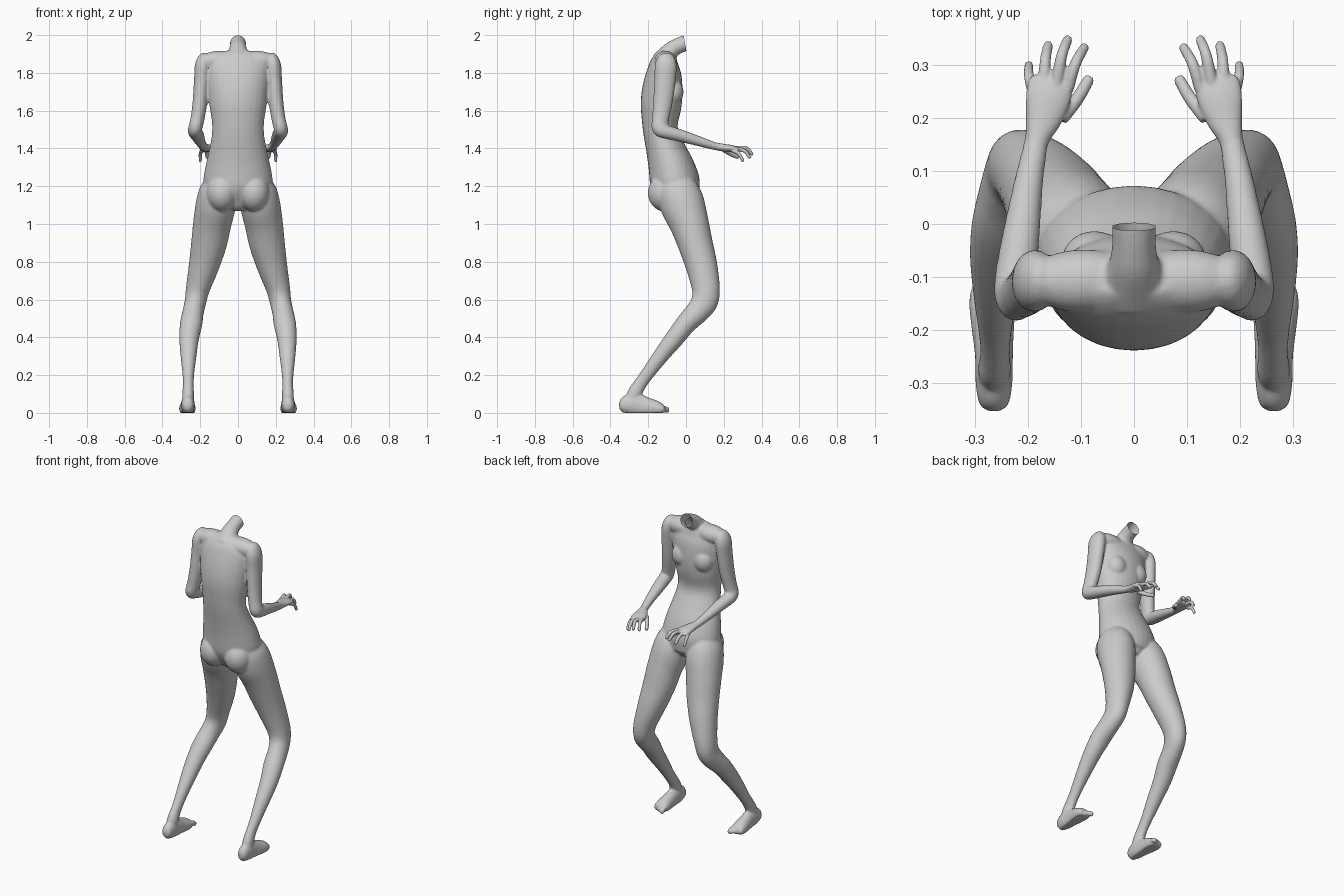
import bpy, bmesh, math
from mathutils import Vector, Matrix

SEG = 28
SIDES = (1, -1)


def spline(pts, n=5):
    """Catmull-Rom through (x, y, z, radius_x, radius_b) points."""
    out = []
    for i in range(len(pts) - 1):
        p0, p1, p2 = pts[max(i - 1, 0)], pts[i], pts[i + 1]
        p3 = pts[min(i + 2, len(pts) - 1)]
        for k in range(n):
            t = k / n
            out.append([0.5 * (2 * b + (c - a) * t + (2 * a - 5 * b + 4 * c - d) * t * t
                               + (3 * b - a - 3 * c + d) * t ** 3)
                        for a, b, c, d in zip(p0, p1, p2, p3)])
    out.append(list(pts[-1]))
    return out


def tube(bm, pts, s=1):
    """Closed elliptical loft along a path, s = -1 mirrors it."""
    rows = spline(pts)
    cen = [Vector(r[:3]) for r in rows]
    rings = []
    for i, r in enumerate(rows):
        t = (cen[min(i + 1, len(cen) - 1)] - cen[max(i - 1, 0)]).normalized()
        a = (Vector((1, 0, 0)) - t * t.x).normalized()
        b = t.cross(a)
        ring = []
        for k in range(SEG):
            w = math.tau * k / SEG
            v = cen[i] + a * max(r[3], .002) * math.cos(w) + b * max(r[4], .002) * math.sin(w)
            ring.append(bm.verts.new((v.x * s, v.y, max(v.z, 0))))
        rings.append(ring)
    for A, B in zip(rings, rings[1:]):
        for k in range(SEG):
            j = (k + 1) % SEG
            bm.faces.new((A[k], A[j], B[j], B[k]))
    bm.faces.new(rings[0])
    bm.faces.new(rings[-1])


def blob(bm, c, r, s=1):
    m = Matrix.Translation((c[0] * s, c[1], c[2])) @ Matrix.Diagonal((*r, 1))
    bmesh.ops.create_uvsphere(bm, u_segments=28, v_segments=18, radius=1, matrix=m)


def fuse(bm, name, voxel, iters):
    """Blend the overlapping pieces into one smooth skin."""
    bmesh.ops.recalc_face_normals(bm, faces=bm.faces)
    me = bpy.data.meshes.new(name)
    bm.to_mesh(me)
    bm.free()
    ob = bpy.data.objects.new(name, me)
    bpy.context.collection.objects.link(ob)
    rm = ob.modifiers.new("fuse", 'REMESH')
    rm.mode = 'VOXEL'
    rm.voxel_size = voxel
    sm = ob.modifiers.new("soften", 'SMOOTH')
    sm.factor = 0.5
    sm.iterations = iters
    dg = bpy.context.evaluated_depsgraph_get()
    new = bpy.data.meshes.new_from_object(ob.evaluated_get(dg))
    ob.modifiers.clear()
    ob.data = new
    for p in new.polygons:
        p.use_smooth = True
    return ob


body = bmesh.new()

# torso: z, back y, front y, half width
levels = [(1.09, -.10, .04, .05), (1.12, -.14, .06, .11), (1.16, -.165, .072, .16),
          (1.22, -.19, .073, .183), (1.30, -.20, .045, .173), (1.38, -.21, .003, .155),
          (1.46, -.222, -.035, .14), (1.53, -.232, -.043, .137), (1.62, -.240, -.025, .15),
          (1.70, -.234, -.018, .158), (1.78, -.216, -.022, .165), (1.84, -.195, -.035, .165),
          (1.88, -.168, -.045, .14), (1.91, -.14, -.055, .08)]
tube(body, [(0, (b + f) / 2, z, w, (f - b) / 2) for z, b, f, w in levels])

# neck, bent forward
tube(body, [(0, -.125, 1.86, .075, .06), (0, -.08, 1.918, .05, .046), (0, -.045, 1.941, .042, .042),
            (0, -.005, 1.957, .042, .042), (0, .03, 1.967, .043, .042)])

leg = [(.10, -.06, 1.25, .06, .08), (.108, -.045, 1.18, .095, .11), (.118, -.018, 1.10, .106, .118),
       (.137, .018, 1.0, .101, .104), (.153, .048, .9, .095, .093), (.18, .082, .78, .081, .084),
       (.212, .105, .66, .064, .074), (.225, .098, .59, .057, .071), (.237, .06, .535, .056, .063),
       (.248, .0, .472, .059, .055), (.259, -.06, .395, .052, .05), (.262, -.135, .30, .042, .042),
       (.263, -.205, .205, .031, .035), (.263, -.245, .15, .028, .035), (.264, -.272, .105, .031, .038),
       (.265, -.29, .06, .03, .035)]
foot = [(.265, -.354, .035, .012, .015), (.265, -.34, .037, .028, .036), (.265, -.30, .045, .035, .055),
        (.265, -.25, .04, .036, .058), (.267, -.20, .03, .040, .05), (.268, -.16, .024, .044, .042),
        (.268, -.13, .02, .043, .03), (.267, -.115, .018, .036, .016)]
arm = [(.165, -.105, 1.903, .012, .015), (.173, -.105, 1.885, .032, .042), (.186, -.107, 1.84, .042, .058),
       (.193, -.111, 1.76, .040, .056), (.201, -.122, 1.65, .039, .052), (.214, -.134, 1.56, .037, .045),
       (.226, -.137, 1.508, .037, .044), (.226, -.105, 1.488, .038, .037), (.215, -.03, 1.468, .036, .033),
       (.200, .075, 1.436, .028, .026), (.186, .15, 1.413, .023, .021), (.182, .18, 1.407, .022, .018)]
for s in SIDES:
    tube(body, leg, s)
    tube(body, foot, s)
    tube(body, arm, s)
    blob(body, (.085, -.108, 1.165), (.083, .094, .1), s)      # buttock
    blob(body, (.075, -.07, 1.70), (.062, .057, .07), s)       # chest
    blob(body, (.095, -.108, 1.862), (.11, .06, .055), s)      # shoulder top
    # toes
    for i in range(5):
        x, tip, r = .237 + .0155 * i, -.088 - .006 * i - .002 * i * i / 2, (.013 if i == 0 else .0095)
        tube(body, [(x, -.15, .028, r, r), (x, tip - .025, .022, r, r * 1.2),
                    (x, tip - .006, .013, r, r), (x, tip, .012, r * .5, r * .5)], s)

ob = fuse(body, "body", .0065, 7)

# open neck and flat soles
bm = bmesh.new()
bm.from_mesh(ob.data)
faces = [f for f in bm.faces if f.calc_center_median().z > 1.885]
geom = set(faces)
for f in faces:
    geom.update(f.verts)
    geom.update(f.edges)
bmesh.ops.bisect_plane(bm, geom=list(geom), plane_co=(0, -.005, 1.957),
                       plane_no=Vector((0, 1, .18)).normalized(), clear_outer=True)
for v in bm.verts:
    if v.co.z < .006:
        v.co.z = max(0, v.co.z * .5)
bm.to_mesh(ob.data)
bm.free()

# hands: palm, four curled fingers, thumb
palm = [(.187, .14, 1.416, .021, .019), (.182, .165, 1.41, .024, .02), (.171, .20, 1.404, .035, .02),
        (.162, .24, 1.40, .043, .018), (.158, .268, 1.395, .041, .014), (.157, .282, 1.392, .034, .007)]
fingers = [((.126, .255, 1.397), (.111, .303, 1.400), (.092, .338, 1.364)),
           ((.147, .265, 1.400), (.137, .318, 1.402), (.124, .353, 1.366)),
           ((.170, .262, 1.396), (.168, .308, 1.388), (.162, .342, 1.348)),
           ((.190, .245, 1.390), (.199, .280, 1.372), (.199, .304, 1.330)),
           ((.138, .200, 1.394), (.108, .236, 1.372), (.083, .278, 1.352))]
for s, side in zip(SIDES, ("right", "left")):
    hand = bmesh.new()
    tube(hand, palm, s)
    for i, (a, b, c) in enumerate(fingers):
        r = (.0105, .0105, .0105, .0095, .0125)[i]
        e = Vector(c) + (Vector(b) - Vector(c)) * .12
        tube(hand, [(*a, r * 1.15, r * 1.15), (*b, r, r), (*e, r * .85, r * .85), (*c, r * .4, r * .4)], s)
    fuse(hand, side + "_hand", .0036, 4)
